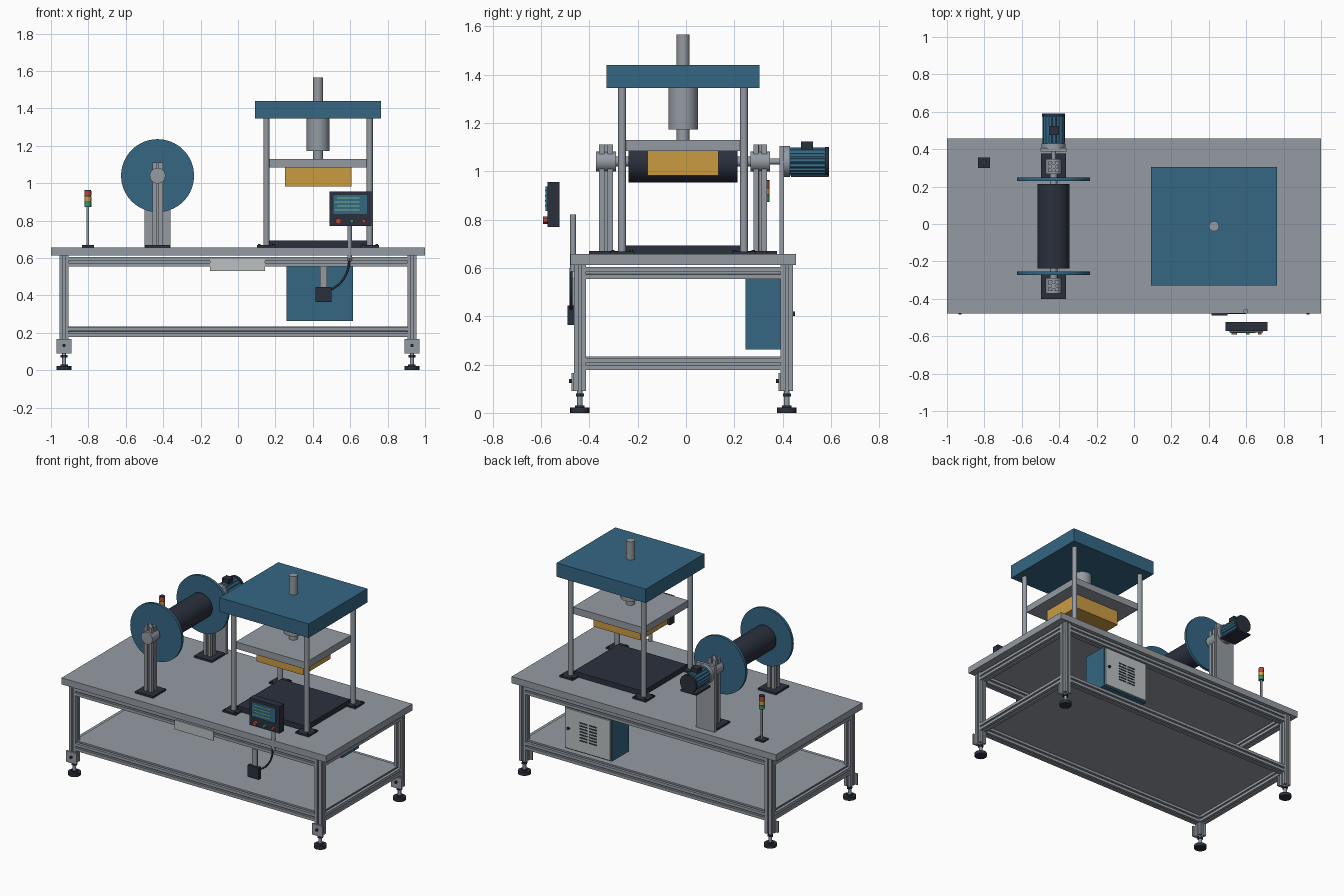
import bpy, math
from mathutils import Vector

cube = bpy.data.objects.get("Cube")
if cube:
    bpy.data.objects.remove(cube, do_unlink=True)


def material(name, r, g, b):
    m = bpy.data.materials.new(name)
    m.use_nodes = True
    m.diffuse_color = (r, g, b, 1)
    m.node_tree.nodes["Principled BSDF"].inputs["Base Color"].default_value = (r, g, b, 1)
    return m


STEEL = material("steel_grey", .30, .33, .37)
BLUE = material("painted_blue", .035, .135, .23)
DARK = material("dark_slate", .024, .03, .047)
GOLD = material("amber_gold", .60, .33, .055)
PALE = material("pale_grey", .50, .53, .53)
RED = material("signal_red", .52, .06, .043)
GREEN = material("signal_green", .04, .28, .15)
TEXT = material("screen_text_green", .16, .50, .25)

round_parts = []


def add(name, mat, verts, faces):
    me = bpy.data.meshes.new(name)
    me.from_pydata(verts, [], faces)
    me.materials.append(mat)
    ob = bpy.data.objects.new(name, me)
    bpy.context.collection.objects.link(ob)
    return ob


def prism(name, mat, outline, a, b):
    """Extrude a 2D outline from point a to point b."""
    a, b = Vector(a), Vector(b)
    q = Vector((0, 0, 1)).rotation_difference(b - a)
    n = len(outline)
    ring = [q @ Vector((x, y, 0)) for x, y in outline]
    faces = [tuple(reversed(range(n))), tuple(range(n, 2 * n))]
    faces += [(i, (i + 1) % n, n + (i + 1) % n, n + i) for i in range(n)]
    return add(name, mat, [a + v for v in ring] + [b + v for v in ring], faces)


def box(name, mat, x, y, z):
    return prism(name, mat, [(x[0], y[0]), (x[1], y[0]), (x[1], y[1]), (x[0], y[1])],
                 (0, 0, z[0]), (0, 0, z[1]))


def block(name, mat, cx, cy, sx, sy, z0, z1):
    return box(name, mat, (cx - sx / 2, cx + sx / 2), (cy - sy / 2, cy + sy / 2), (z0, z1))


def cyl(name, mat, r, a, b, n=40):
    pts = [(r * math.cos(t * math.tau / n), r * math.sin(t * math.tau / n)) for t in range(n)]
    ob = prism(name, mat, pts, a, b)
    round_parts.append(ob)
    return ob


def slotted(name, h, a, b):
    """Aluminium extrusion with a T-slot along each side."""
    side = [(1, -1), (1, -.22), (.78, -.22), (.78, -.45), (.45, -.2),
            (.45, .2), (.78, .45), (.78, .22), (1, .22)]
    pts = []
    for k in range(4):
        for x, y in side:
            for _ in range(k):
                x, y = -y, x
            pts.append((x * h, y * h))
    return prism(name, STEEL, pts, a, b)


YC = -.011            # depth centre of the bench
LEG_X, LEG_Y = .93, .428
TOP = .657            # working surface

# Bench: top, shelf, legs, feet
box("table_top", STEEL, (-1, 1), (YC - .467, YC + .467), (.612, TOP))
box("lower_shelf", STEEL, (-.93, .93), (YC - .425, YC + .425), (.226, .234))
for sx in (-1, 1):
    for sy in (-1, 1):
        x, y = sx * LEG_X, YC + sy * LEG_Y
        slotted("leg", .025, (x, y, .09), (x, y, .612))
        cyl("foot_pad", DARK, .04, (x, y, 0), (x, y, .022))
        cyl("foot_collar", DARK, .02, (x, y, .022), (x, y, .03))
        cyl("foot_stem", STEEL, .011, (x, y, .03), (x, y, .09))
        cyl("foot_nut", DARK, .019, (x, y, .068), (x, y, .08), 6)
        block("leg_bracket", STEEL, x, y - .03, .08, .01, .09, .166)
        cyl("bracket_bolt", DARK, .009, (x, y - .035, .132), (x, y - .045, .132), 12)
for z in (.203, .579):
    for s in (-1, 1):
        y = YC + s * LEG_Y
        slotted("long_rail", .025, (-.905, y, z), (.905, y, z))
        slotted("end_rail", .025, (s * LEG_X, YC - .403, z), (s * LEG_X, YC + .403, z))
box("name_plate", PALE, (-.15, .145), (-.472, -.464), (.53, .594))


def bolted_plate(name, x, y, size, z1):
    block(name, DARK, x, y, size, size, TOP, z1)
    for i in (-1, 1):
        for j in (-1, 1):
            bx, by = x + i * size * .38, y + j * size * .38
            cyl(name + "_bolt", DARK, .007, (bx, by, z1), (bx, by, z1 + .006), 12)


# Press
PX, PY = .428, -.012
for i in (-1, 1):
    for j in (-1, 1):
        x, y = PX + i * .276, PY + j * .252
        bolted_plate("column_foot", x, y, .1, .668)
        cyl("press_column", STEEL, .0165, (x, y, .668), (x, y, 1.35))
block("press_bed", DARK, PX, PY, .52, .48, TOP, .692)
block("press_crown", BLUE, PX, PY, .674, .634, 1.345, 1.44)
block("moving_platen", STEEL, PX, PY, .53, .49, 1.083, 1.13)
block("press_tool", GOLD, PX, PY, .355, .293, .982, 1.083)
cyl("press_cylinder", STEEL, .061, (PX, PY, 1.172), (PX, PY, 1.345))
cyl("press_rod", STEEL, .027, (PX, PY, 1.13), (PX, PY, 1.172))
cyl("press_upper_rod", STEEL, .027, (PX, PY, 1.44), (PX, PY, 1.565))

# Reel on two posts
RX, RZ = -.43, 1.04


def along_y(name, mat, r, y0, y1, n=48):
    return cyl(name, mat, r, (RX, y0, RZ), (RX, y1, RZ), n)


along_y("reel_drum", DARK, .086, PY - .226, PY + .226)
along_y("reel_shaft", STEEL, .02, PY - .36, PY + .36)
for s in (-1, 1):
    along_y("reel_flange", BLUE, .195, PY + s * .241, PY + s * .26, 64)
    y = PY + s * .319
    block("post_base", DARK, RX, y, .135, .14, TOP, .67)
    slotted("reel_post", .028, (RX, y, .67), (RX, y, 1.11))
    along_y("bearing_housing", STEEL, .042, y - .041, y + .041)

# Reel drive motor
along_y("drive_shaft", STEEL, .012, .34, .43)
box("motor_support", STEEL, (RX - .07, RX + .07), (.387, .406), (TOP, 1.105))
along_y("motor_flange", STEEL, .064, .406, .43)
fins = [(r * math.cos(a), r * math.sin(a)) for k in range(72)
        for r, a in [(.058 if k % 4 < 2 else .054, k * math.tau / 72)]]
prism("motor_body", BLUE, fins, (RX, .43, RZ), (RX, .575, RZ))
along_y("motor_end_cap", DARK, .061, .575, .592)
block("motor_terminal_box", DARK, RX, .5, .05, .05, 1.085, 1.122)
block("motor_foot", DARK, RX, .512, .12, .155, .975, .987)

# Signal tower
SX, SY = -.803, .328
block("tower_base", DARK, SX, SY, .064, .056, TOP, .668)
cyl("tower_pole", STEEL, .007, (SX, SY, .668), (SX, SY, .872))
for k, m in enumerate((GREEN, GOLD, RED)):
    z = .873 + k * .03
    cyl("tower_lamp", m, .0185, (SX, SY, z), (SX, SY, z + .026))
    cyl("tower_ring", DARK, .017, (SX, SY, z + .026), (SX, SY, z + .03))

# Control panel on its pole
box("panel_body", DARK, (.488, .715), (-.573, -.523), (.77, .955))
box("panel_screen", BLUE, (.51, .69), (-.581, -.573), (.835, .937))
for k, (x0, x1) in enumerate(((.53, .65), (.515, .65), (.53, .65), (.515, .65))):
    z = .917 - k * .021
    box("screen_line", TEXT, (x0, x1), (-.583, -.581), (z, z + .006))
for x, r, m in ((.537, .015, RED), (.608, .010, GREEN), (.672, .010, RED)):
    cyl("panel_button", m, r, (x, -.573, .797), (x, -.591, .797), 24)
cyl("panel_pole", STEEL, .0125, (.597, -.467, .585), (.597, -.467, .82), 24)

# Pedal box, its hanger and cable
box("hanger_strip", STEEL, (.438, .476), (-.474, -.464), (.44, .555))
box("junction_box", DARK, (.415, .5), (-.49, -.464), (.364, .444))
curve = bpy.data.curves.new("control_cable", 'CURVE')
curve.dimensions = '3D'
curve.bevel_depth = .006
curve.bevel_resolution = 2
sp = curve.splines.new('BEZIER')
path = [(.597, .6), (.585, .53), (.55, .47), (.5, .43)]
sp.bezier_points.add(len(path) - 1)
for p, (x, z) in zip(sp.bezier_points, path):
    p.co = (x, -.475, z)
    p.handle_left_type = p.handle_right_type = 'AUTO'
curve.materials.append(DARK)
bpy.context.collection.objects.link(bpy.data.objects.new("control_cable", curve))

# Electrical cabinet with louvred door
box("cabinet_body", BLUE, (.26, .615), (.247, .43), (.263, .553))
box("cabinet_door", PALE, (.268, .607), (.43, .441), (.272, .544))
for x in (.395, .465):
    for k in range(7):
        z = .345 + k * .02
        box("door_vent", DARK, (x - .03, x + .03), (.441, .443), (z, z + .009))
cyl("door_lock", DARK, .01, (.58, .441, .41), (.58, .45, .41), 20)

# Smooth the round parts, keeping rims sharp
bpy.ops.object.select_all(action='DESELECT')
for ob in round_parts:
    ob.select_set(True)
bpy.context.view_layer.objects.active = round_parts[0]
bpy.ops.object.shade_smooth_by_angle(angle=math.radians(30))
